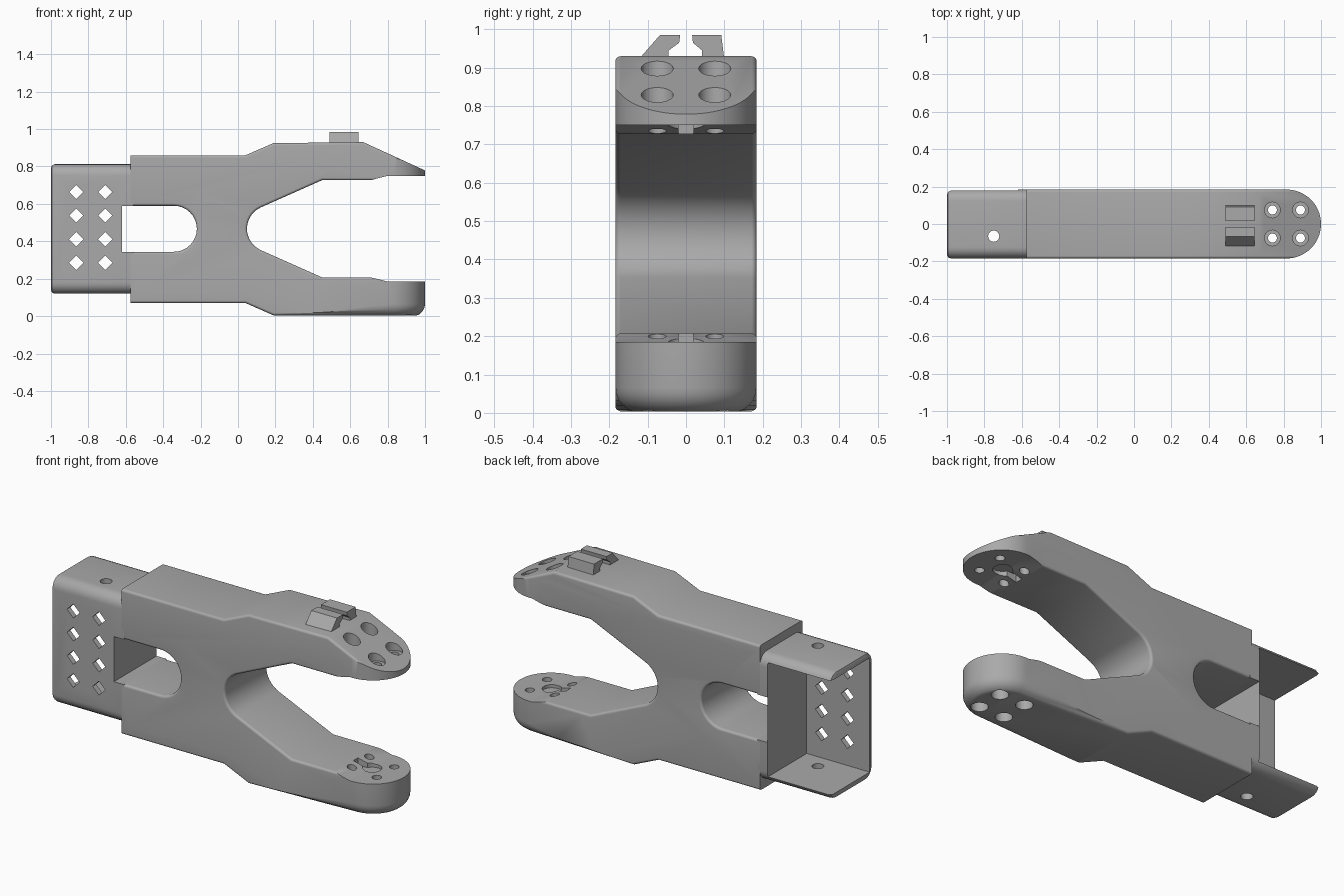
import bpy, bmesh, math
from mathutils import Matrix, Vector

if "Cube" in bpy.data.objects:
    bpy.data.objects.remove(bpy.data.objects["Cube"])

grey = bpy.data.materials.new("plain grey")
grey.use_nodes = True
grey.diffuse_color = (0.4, 0.4, 0.4, 1)
grey.node_tree.nodes["Principled BSDF"].inputs["Base Color"].default_value = (0.4, 0.4, 0.4, 1)

AXES = {"x": lambda a, b, d: (d, a, b),
        "y": lambda a, b, d: (a, d, b),
        "z": lambda a, b, d: (a, b, d)}


def prism(name, outline, axis, lo, hi, bevel=0, keep=None):
    """Extrude an outline along an axis; round the rim edges that pass keep."""
    bm = bmesh.new()
    place = AXES[axis]
    base = bm.faces.new([bm.verts.new(place(a, b, lo)) for a, b in outline])
    side = bmesh.ops.extrude_face_region(bm, geom=[base])["geom"]
    shift = Vector(place(0, 0, hi - lo))
    bmesh.ops.translate(bm, vec=shift, verts=[v for v in side if isinstance(v, bmesh.types.BMVert)])
    bmesh.ops.recalc_face_normals(bm, faces=bm.faces)
    if bevel:
        along = shift.normalized()
        rim = [e for e in bm.edges
               if abs((e.verts[0].co - e.verts[1].co).dot(along)) < 1e-5
               and (keep is None or keep((e.verts[0].co + e.verts[1].co) / 2))]
        bmesh.ops.bevel(bm, geom=rim, offset=bevel, segments=6, profile=0.5,
                        affect='EDGES', clamp_overlap=True)
    mesh = bpy.data.meshes.new(name)
    bm.to_mesh(mesh)
    bm.free()
    mesh.materials.append(grey)
    ob = bpy.data.objects.new(name, mesh)
    bpy.context.collection.objects.link(ob)
    return ob


def rect(a0, a1, b0, b1):
    return [(a0, b0), (a1, b0), (a1, b1), (a0, b1)]


def arc(cx, cy, r, start, end, n=16):
    angles = [math.radians(start + (end - start) * i / n) for i in range(n + 1)]
    return [(cx + r * math.cos(t), cy + r * math.sin(t)) for t in angles]


def disc(cx, cy, r, n=20):
    return arc(cx, cy, r, 0, 360, n)[:-1]


def cut(target, tool, operation='DIFFERENCE'):
    tool.hide_render = True
    mod = target.modifiers.new("cut", 'BOOLEAN')
    mod.object, mod.operation, mod.solver = tool, operation, 'EXACT'
    bpy.context.view_layer.objects.active = target
    bpy.ops.object.modifier_apply(modifier=mod.name)
    bpy.data.objects.remove(tool)


def smooth(ob):
    bpy.ops.object.select_all(action='DESELECT')
    ob.select_set(True)
    bpy.context.view_layer.objects.active = ob
    bpy.ops.object.shade_smooth_by_angle(angle=math.radians(32))


W = 0.184

# Forked body: side outline with a rear slot and a front jaw opening
outline = [(-0.575, 0.07), (0.04, 0.07), (0.19, 0.004), (1.03, 0.004), (1.03, 0.185),
           (0.8, 0.185), (0.71, 0.207), (0.45, 0.207)]
outline += arc(0.173, 0.467, 0.125, 246, 114)
outline += [(0.45, 0.727), (0.71, 0.727), (0.8, 0.75), (1.03, 0.75), (1.03, 0.765),
            (0.67, 0.93), (0.19, 0.925), (0.04, 0.86), (-0.575, 0.86), (-0.575, 0.59)]
outline += arc(-0.343, 0.467, 0.123, 90, -90)
outline += [(-0.575, 0.344)]


def round_rim(p):
    flat_pad = p.x > 0.72 and 0.1 < p.z < 0.76
    return p.x > -0.57 and p.x < 1.02 and not flat_pad


body = prism("forked_body", outline, "y", -W, W, 0.065, round_rim)

# Rounded nose in plan, softened at top and bottom
plan = [(-0.7, -W)] + arc(1 - W, 0, W, -90, 90, 32) + [(-0.7, W)]
cut(body, prism("nose_limit", plan, "z", 0, 0.96, 0.065, lambda p: p.x > 0.5), 'INTERSECT')

# Four counterbored screw holes through both jaws
for x in (0.74, 0.89):
    for y in (-0.075, 0.075):
        cut(body, prism("screw_hole", disc(x, y, 0.024), "z", -0.1, 1.1))
        cut(body, prism("upper_bore", disc(x, y, 0.042), "z", 0.8, 1.1))
        cut(body, prism("lower_bore", disc(x, y, 0.042), "z", -0.1, 0.1))

# Shallow locating recesses in both jaw pads
for lo, hi in ((0.168, 0.3), (0.65, 0.768)):
    cut(body, prism("pad_recess", disc(0.81, 0, 0.048), "z", lo, hi))
    cut(body, prism("pad_groove", rect(0.71, 0.8, -0.02, 0.02), "z", lo, hi))
smooth(body)

# Rear bracket: rounded channel, open at the back and end
bracket = prism("rear_bracket", rect(-W, W, 0.12, 0.812), "x", -1, -0.56)
bm = bmesh.new()
bm.from_mesh(bracket.data)
long_edges = [e for e in bm.edges if abs(e.verts[0].co.x - e.verts[1].co.x) > 0.1]
bmesh.ops.bevel(bm, geom=long_edges, offset=0.06, segments=6, profile=0.5, affect='EDGES')
end_rim = [e for e in bm.edges if all(v.co.x < -0.99 for v in e.verts)]
bmesh.ops.bevel(bm, geom=end_rim, offset=0.02, segments=2, profile=0.5, affect='EDGES')
bm.to_mesh(bracket.data)
bm.free()
cut(bracket, prism("channel", rect(-0.155, 0.4, 0.155, 0.777), "x", -1.2, -0.62))
cut(bracket, prism("slot", rect(-0.62, -0.5, 0.344, 0.59), "y", -0.4, 0.4))
for x in (-0.865, -0.71):
    for z in (0.285, 0.411, 0.538, 0.664):
        cut(bracket, prism("diamond", disc(x, z, 0.038, 4), "y", -0.4, 0))
cut(bracket, prism("bolt_hole", disc(-0.75, -0.065, 0.03), "z", -0.1, 1.1))
smooth(bracket)

# Pair of hooked clips on the upper jaw
prism("front_clip", [(-0.125, 0.92), (-0.068, 0.985), (-0.015, 0.985), (-0.018, 0.965),
                     (-0.045, 0.945), (-0.045, 0.92)], "x", 0.49, 0.645)
prism("back_clip", [(0.1, 0.92), (0.092, 0.985), (0.016, 0.985), (0.018, 0.965),
                    (0.042, 0.945), (0.042, 0.92)], "x", 0.49, 0.645)
